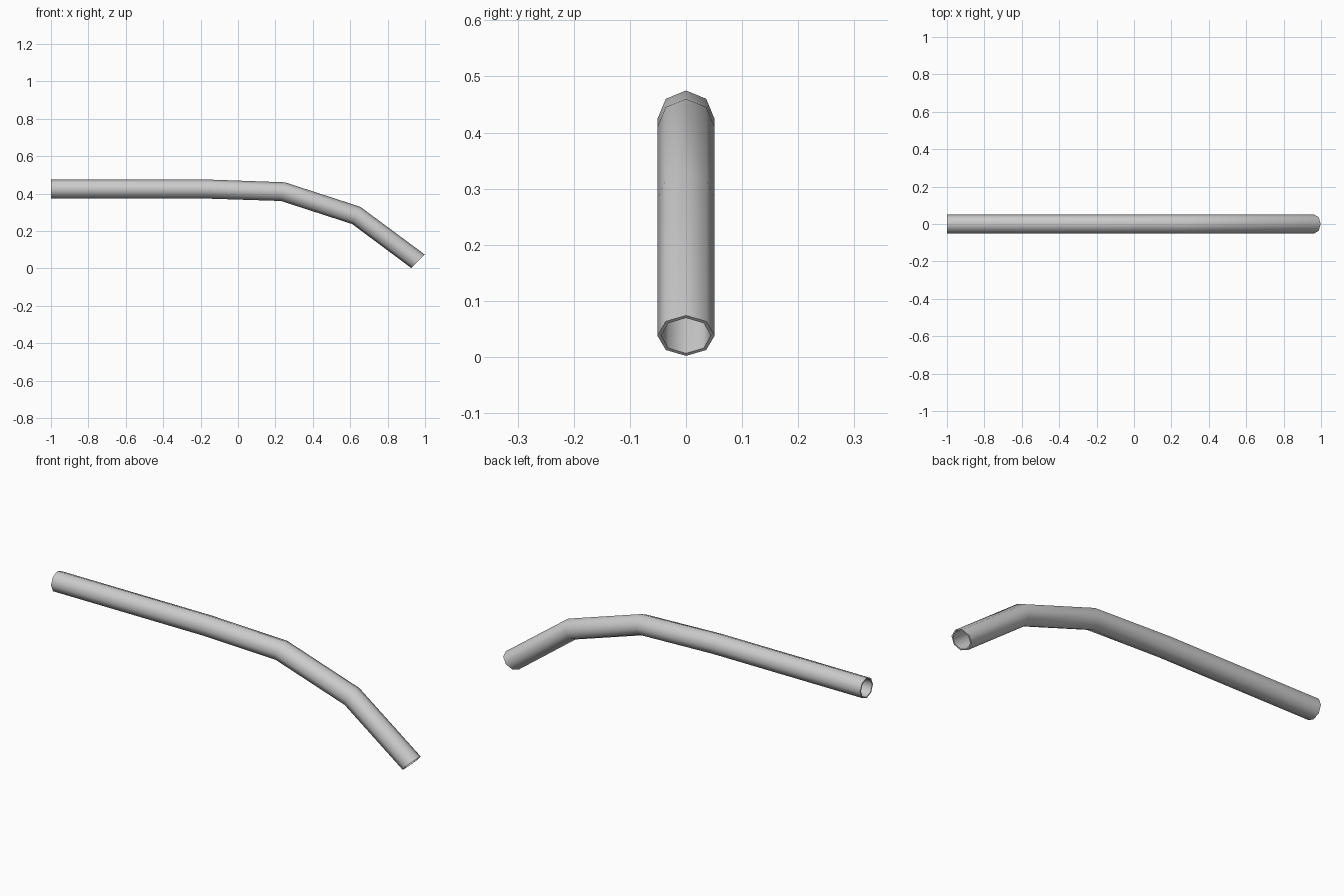
import bpy, bmesh
from math import sin, cos, pi, radians

if "Cube" in bpy.data.objects:
    bpy.data.objects.remove(bpy.data.objects["Cube"])

SIDES = 8
R_OUT, R_IN = 0.051, 0.0445
# stations along the bent pipe: x, z, tilt of the cross-section in degrees
STATIONS = [(-1.0, 0.424, 0), (-0.17, 0.424, 0), (0.24, 0.410, 12),
            (0.632, 0.283, 25), (0.962, 0.038, 45)]

bm = bmesh.new()


def ring(x, z, tilt, r):
    """Octagonal cross-section with a corner at the top."""
    t = radians(tilt)
    return [bm.verts.new((x + r * cos(a) * sin(t), r * sin(a), z + r * cos(a) * cos(t)))
            for a in (2 * pi * i / SIDES for i in range(SIDES))]


def bridge(a, b):
    for i in range(SIDES):
        j = (i + 1) % SIDES
        bm.faces.new((a[i], a[j], b[j], b[i]))


# outer wall forward, inner wall back, closed into rims at both open ends
loops = [ring(*s, R_OUT) for s in STATIONS] + [ring(*s, R_IN) for s in reversed(STATIONS)]
for k in range(len(loops)):
    bridge(loops[k], loops[(k + 1) % len(loops)])
bmesh.ops.recalc_face_normals(bm, faces=bm.faces)

mesh = bpy.data.meshes.new("bent_pipe")
bm.to_mesh(mesh)
bm.free()
pipe = bpy.data.objects.new("bent_pipe", mesh)
bpy.context.collection.objects.link(pipe)

# smooth walls, crisp rims
bpy.context.view_layer.objects.active = pipe
pipe.select_set(True)
bpy.ops.object.shade_smooth_by_angle(angle=radians(60))
